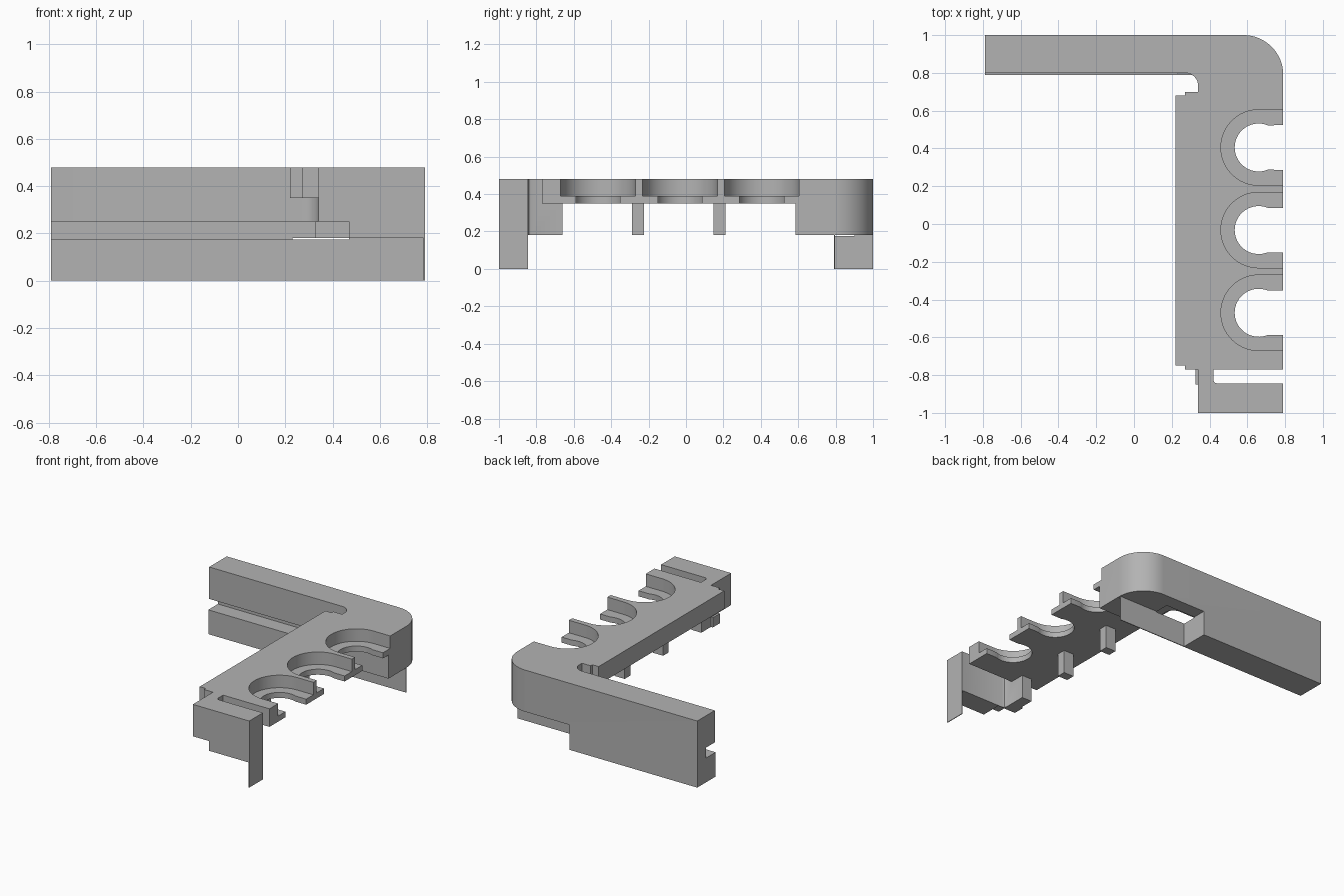
import bpy, bmesh
from math import sin, cos, radians

cube = bpy.data.objects.get("Cube")
if cube:
    bpy.data.objects.remove(cube, do_unlink=True)

grey = bpy.data.materials.new("plain_grey")
grey.use_nodes = True
grey.diffuse_color = (0.45, 0.45, 0.45, 1)
grey.node_tree.nodes["Principled BSDF"].inputs["Base Color"].default_value = (0.45, 0.45, 0.45, 1)


def arc(cx, cy, r, start, end, steps=16):
    angles = [radians(start + (end - start) * i / steps) for i in range(steps + 1)]
    return [(cx + r * cos(a), cy + r * sin(a)) for a in angles]


def prism(name, outline, low, high):
    bm = bmesh.new()
    face = bm.faces.new([bm.verts.new((x, y, low)) for x, y in outline])
    ext = bmesh.ops.extrude_face_region(bm, geom=[face])
    top = [v for v in ext["geom"] if isinstance(v, bmesh.types.BMVert)]
    bmesh.ops.translate(bm, vec=(0, 0, high - low), verts=top)
    bmesh.ops.recalc_face_normals(bm, faces=bm.faces[:])
    mesh = bpy.data.meshes.new(name)
    bm.to_mesh(mesh)
    bm.free()
    mesh.materials.append(grey)
    obj = bpy.data.objects.new(name, mesh)
    bpy.context.collection.objects.link(obj)
    return obj


def box(name, x0, x1, y0, y1, z0, z1):
    return prism(name, [(x0, y0), (x1, y0), (x1, y1), (x0, y1)], z0, z1)


def combine(target, tool, operation):
    mod = target.modifiers.new("shape", "BOOLEAN")
    mod.operation = operation
    mod.solver = "EXACT"
    mod.object = tool
    bpy.context.view_layer.objects.active = target
    bpy.ops.object.modifier_apply(modifier=mod.name)
    bpy.data.objects.remove(tool, do_unlink=True)


# Rear arm with its rounded corner and inner fillet
outline = [(-0.79, 0.8), (-0.79, 1)] + arc(0.58, 0.79, 0.21, 90, 0)
outline += [(0.79, 0.585), (0.34, 0.585)] + arc(0.27, 0.73, 0.07, 0, 90, 10)
body = prism("bracket_body", outline, 0.18, 0.48)

# Lower half of the arm, its thin skirt and the long inner slot
combine(body, box("arm_lower", -0.79, 0.23, 0.79, 1, 0, 0.2), "UNION")
combine(body, box("rear_skirt", 0.2, 0.785, 0.79, 0.796, 0, 0.2), "UNION")
combine(body, box("arm_slot", -1, 0.47, 0.5, 0.9, 0.175, 0.25), "DIFFERENCE")

# Front block with connector and stepped underside
front = prism("front_block", [(0.34, -1), (0.79, -1), (0.79, -0.845), (0.44, -0.845),
                              (0.426, -0.839), (0.42, -0.825), (0.42, -0.66), (0.34, -0.66)], 0.18, 0.4799)
combine(front, box("front_notch", 0.2, 0.47, -1.1, -0.85, 0.1, 0.25), "DIFFERENCE")
combine(front, box("connector_lip", 0.325, 0.36, -0.85, -0.77, 0.18, 0.25), "UNION")
combine(front, box("front_skirt", 0.785, 0.79, -1, -0.845, 0, 0.3), "UNION")
combine(body, front, "UNION")

# Tray bar with stepped tabs at both ends
bar = prism("tray_bar", [(0.22, 0.68), (0.27, 0.68), (0.27, 0.7), (0.5, 0.7), (0.79, 0.7),
                         (0.79, -0.77), (0.27, -0.77), (0.27, -0.75), (0.22, -0.75)], 0.35, 0.48)
combine(body, bar, "UNION")

# Support posts
for y in (0.18, -0.257):
    combine(body, box("post", 0.34, 0.42, y - 0.032, y + 0.032, 0.18, 0.4), "UNION")

# Open round pockets: wide recess above, narrow opening through the ledge
for y in (0.405, -0.032, -0.47):
    recess = arc(0.66, y, 0.2, 90, 270, 32) + [(0.9, y - 0.2), (0.9, y + 0.2)]
    combine(body, prism("recess", recess, 0.39, 0.6), "DIFFERENCE")
    opening = arc(0.66, y, 0.127, 68, 292, 32) + [(0.9, y - 0.118), (0.9, y + 0.118)]
    combine(body, prism("opening", opening, 0.3, 0.5), "DIFFERENCE")

# Smooth the curved walls and keep the corners sharp
bpy.ops.object.select_all(action="DESELECT")
body.select_set(True)
bpy.context.view_layer.objects.active = body
bpy.ops.object.shade_smooth_by_angle(angle=radians(25))
